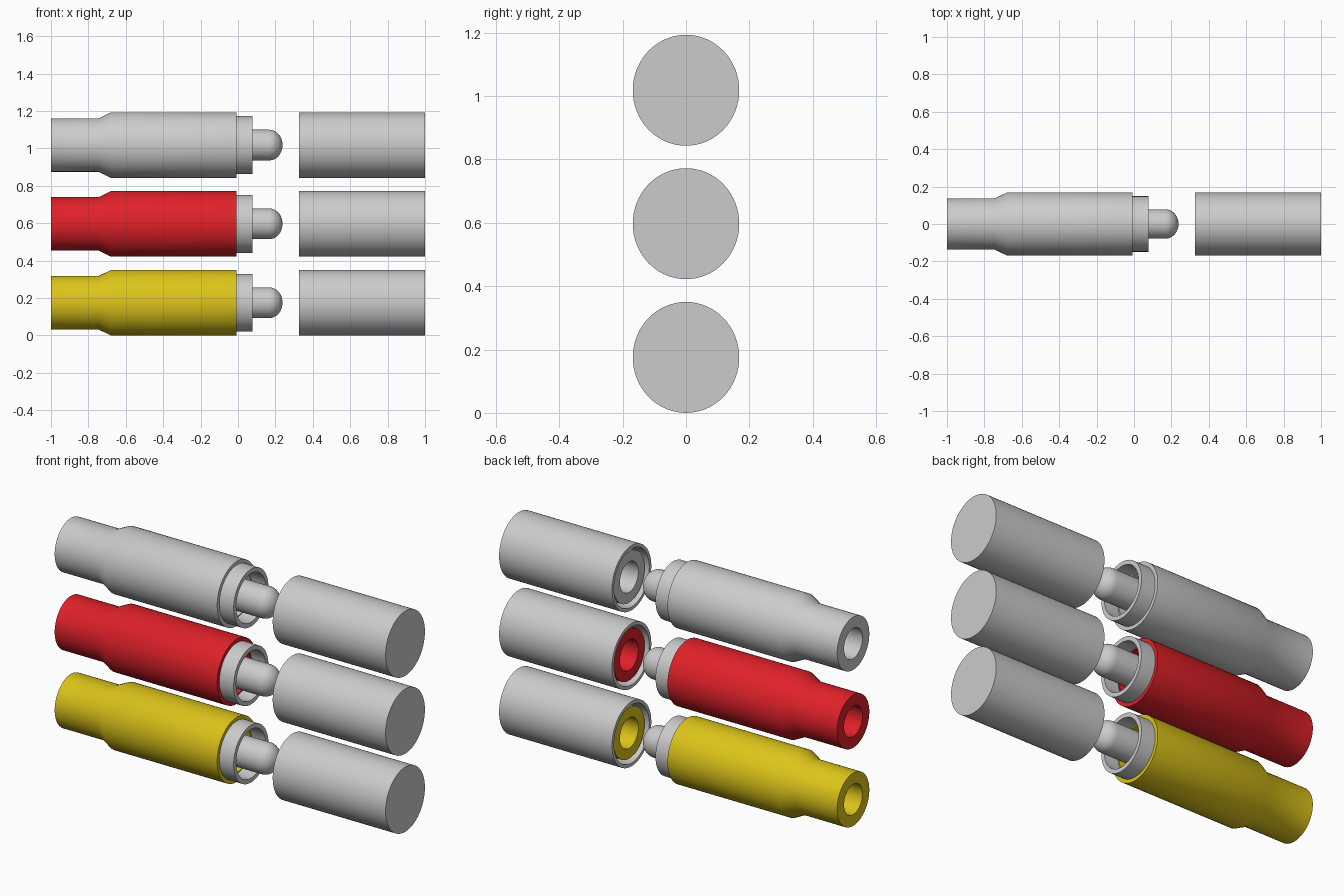
import bpy, bmesh, math

if "Cube" in bpy.data.objects:
    bpy.data.objects.remove(bpy.data.objects["Cube"])

SEG = 64
FLAT = 0.96          # cross-sections are slightly narrower in y than in z
R = 0.175            # outer radius
BORE = 0.082         # pin and hole radius


def paint(name, rgb):
    m = bpy.data.materials.new(name)
    m.diffuse_color = (*rgb, 1)
    m.use_nodes = True
    m.node_tree.nodes["Principled BSDF"].inputs["Base Color"].default_value = m.diffuse_color
    return m


def lathe(name, profile, z, mat=None):
    """Revolve (x, radius) points around the x axis at height z."""
    bm = bmesh.new()
    rings = []
    for x, r in profile:
        if r == 0:
            rings.append([bm.verts.new((x, 0, 0))] * SEG)
        else:
            rings.append([bm.verts.new((x, FLAT * r * math.cos(a), r * math.sin(a)))
                          for a in (math.tau * i / SEG for i in range(SEG))])
    for a, b in zip(rings, rings[1:]):
        for i in range(SEG):
            j = (i + 1) % SEG
            bm.faces.new(list(dict.fromkeys((a[i], a[j], b[j], b[i]))))
    bmesh.ops.recalc_face_normals(bm, faces=bm.faces)
    me = bpy.data.meshes.new(name)
    bm.to_mesh(me)
    bm.free()
    me.shade_smooth()
    me.set_sharp_from_angle(angle=math.radians(35))
    ob = bpy.data.objects.new(name, me)
    ob.location.z = z
    bpy.context.collection.objects.link(ob)
    if mat:
        me.materials.append(mat)
    return ob


# Plug grip: narrow cable end with a blind hole, flaring to the full body
grip = [(-0.65, 0), (-0.65, BORE), (-1, BORE), (-1, 0.143), (-0.745, 0.143),
        (-0.68, R), (-0.007, R), (-0.007, 0.125), (-0.1, 0.125), (-0.1, 0)]
# Thin metal collar open towards the socket
collar = [(-0.09, 0), (-0.09, 0.155), (0.078, 0.155), (0.078, 0.132), (-0.06, 0.132), (-0.06, 0)]
# Centre pin with a rounded tip
pin = [(-0.07, 0), (-0.07, BORE)] + [
    (0.168 + 0.07 * math.sin(t), BORE * math.cos(t) if k < 10 else 0)
    for k, t in ((k, k * math.pi / 20) for k in range(11))]
# Socket shell: solid far end, open cup facing the plug
shell = [(1, 0), (1, R), (0.325, R), (0.325, 0.157), (0.5, 0.157), (0.5, 0)]
# Insulator core inside the socket, bored for the pin
core = [(0.5, 0), (0.5, 0.138), (0.34, 0.138), (0.34, BORE), (0.49, BORE), (0.49, 0)]

channels = [("lower", 0.175, paint("yellow", (0.72, 0.55, 0.01))),
            ("middle", 0.597, paint("red", (0.74, 0.015, 0.022))),
            ("upper", 1.018, None)]
for name, z, mat in channels:
    lathe(name + "_plug_grip", grip, z, mat)
    lathe(name + "_plug_collar", collar, z)
    lathe(name + "_plug_pin", pin, z)
    lathe(name + "_socket_shell", shell, z)
    lathe(name + "_socket_core", core, z, mat)
